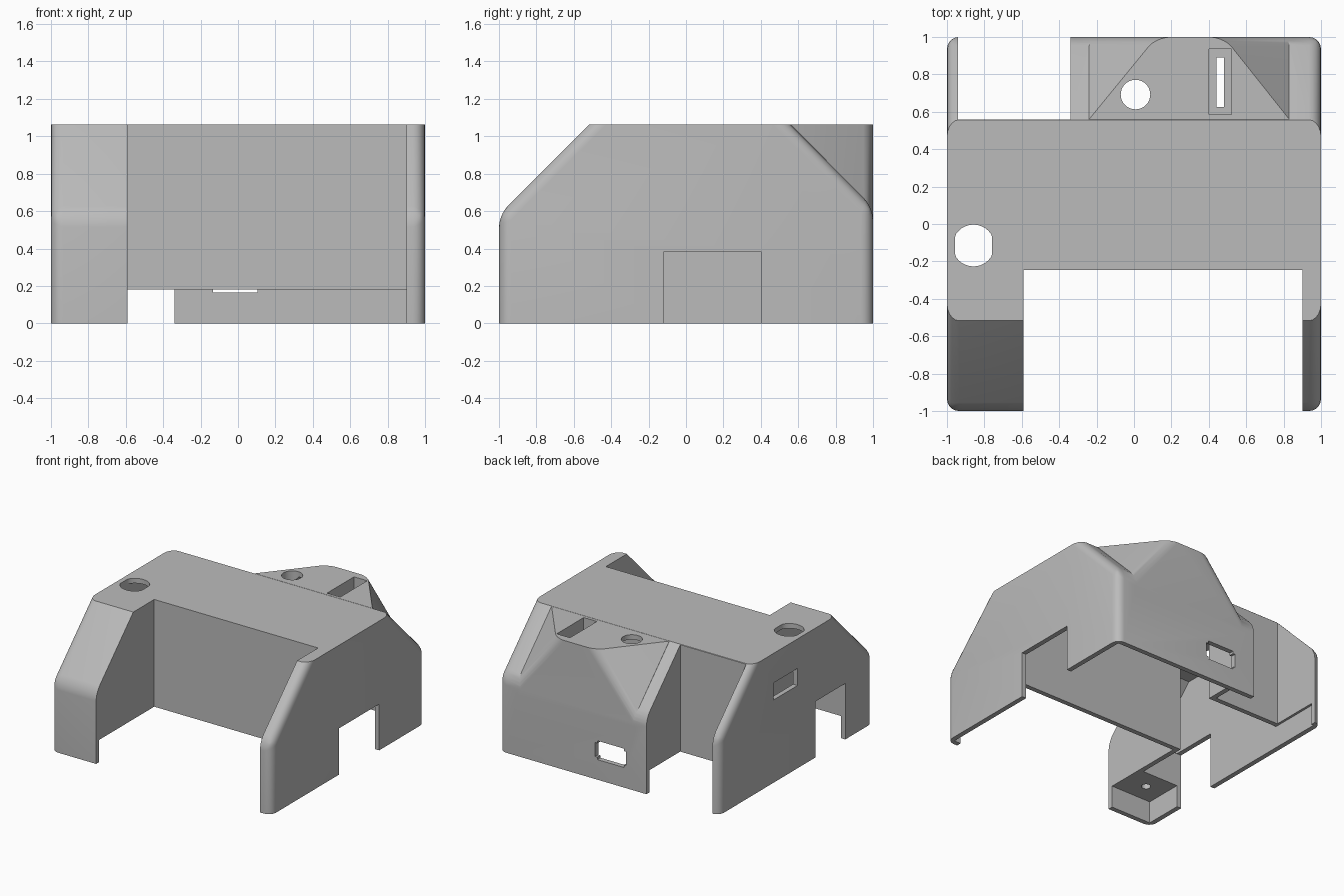
import bpy, bmesh, math
from mathutils import Vector

if "Cube" in bpy.data.objects:
    bpy.data.objects.remove(bpy.data.objects["Cube"])

H = 1.063      # roof height
WALL = 0.04    # shell thickness
RAIL = 0.182   # lower rim of the recess walls

grey = bpy.data.materials.new("grey_plastic")
grey.use_nodes = True
grey.diffuse_color = (0.5, 0.5, 0.5, 1)
grey.node_tree.nodes["Principled BSDF"].inputs["Base Color"].default_value = (0.5, 0.5, 0.5, 1)


def finish(name, bm):
    bmesh.ops.recalc_face_normals(bm, faces=bm.faces)
    mesh = bpy.data.meshes.new(name)
    bm.to_mesh(mesh)
    bm.free()
    mesh.materials.append(grey)
    ob = bpy.data.objects.new(name, mesh)
    bpy.context.collection.objects.link(ob)
    return ob


def box(x0, x1, y0, y1, z0, z1):
    bm = bmesh.new()
    bmesh.ops.create_cube(bm, size=1)
    for v in bm.verts:
        v.co = Vector(((x0, x1)[v.co.x > 0], (y0, y1)[v.co.y > 0], (z0, z1)[v.co.z > 0]))
    return finish("block", bm)


def cylinder(x, y, r, z0, z1, clamp=1):
    bm = bmesh.new()
    bmesh.ops.create_cone(bm, cap_ends=True, segments=32, radius1=r, radius2=r, depth=z1 - z0)
    for v in bm.verts:
        v.co.x = max(-clamp, min(clamp, v.co.x))
        v.co += Vector((x, y, (z0 + z1) / 2))
    return finish("round_cutter", bm)


def combine(target, tool, operation="DIFFERENCE"):
    mod = target.modifiers.new("combine", "BOOLEAN")
    mod.object, mod.operation, mod.solver = tool, operation, "EXACT"
    bpy.context.view_layer.update()
    graph = bpy.context.evaluated_depsgraph_get()
    mesh = bpy.data.meshes.new_from_object(target.evaluated_get(graph))
    target.modifiers.clear()
    target.data = mesh
    bpy.data.objects.remove(tool)


def body(name, t, bottom, radius):
    # side profile with 45 degree shoulders, inset by t and extruded across x
    s, e, top = t * math.sqrt(2), 1 - t, H - t
    front, back = 1.58 - s, 1.62 - s
    profile = [(-e, bottom), (-e, front - e), (top - front, top),
               (back - top, top), (e, back - e), (e, bottom)]
    bm = bmesh.new()
    face = bm.faces.new([bm.verts.new((-e, y, z)) for y, z in profile])
    ext = bmesh.ops.extrude_face_region(bm, geom=[face])
    for g in ext["geom"]:
        if isinstance(g, bmesh.types.BMVert):
            g.co.x = e
    if not any(face.normal == f.normal and f is not face for f in bm.faces):
        bmesh.ops.recalc_face_normals(bm, faces=bm.faces)
    if radius:
        edges = [d for d in bm.edges
                 if max(v.co.z for v in d.verts) > bottom + 0.01
                 and min(v.co.z for v in d.verts) < top - 0.01]
        bmesh.ops.bevel(bm, geom=edges, offset=radius, segments=5, profile=0.5, affect="EDGES")
    return finish(name, bm)


def gable(t, radius):
    # rear dormer whose flanks slope out to the shoulder
    top, y1, d = H - t, 1 - t, t * 1.2
    low, y0 = 0.62 - t, 0.56 - t
    bm = bmesh.new()
    for xo, xi in ((-0.24 + d, 0.12 + d), (0.83 - d, 0.48 - d)):
        for p in ((xo, y0, top), (xi, y1, top), (xo, y1, low), (xo, y1, 0.5), (xo, 0.3, 0.5)):
            bm.verts.new(p)
        if t:
            bm.verts.new((xo, 0.3, top - 0.1))
    bmesh.ops.convex_hull(bm, input=bm.verts)
    bmesh.ops.dissolve_limit(bm, angle_limit=0.01, verts=bm.verts, edges=bm.edges)
    if radius:
        edges = [d for d in bm.edges
                 if all(v.co.y > y1 - 0.01 and v.co.z > 0.55 for v in d.verts)
                 and abs(d.verts[0].co.z - d.verts[1].co.z) > 0.2]
        bmesh.ops.bevel(bm, geom=edges, offset=radius, segments=5, profile=0.5, affect="EDGES")
    return finish("gable", bm)


# Outer form
cover = body("cover_shell", 0, 0, 0.065)
combine(cover, gable(0, 0.06), "UNION")

# Hollow interior, leaving walls round the two recesses
cavity = body("cavity", WALL, -0.1, 0)
combine(cavity, gable(WALL, 0), "UNION")
recesses = [(-0.59, 0.9, -1.2, -0.245), (-0.94, -0.34, 0.56, 1.2)]
for x0, x1, y0, y1 in recesses:
    combine(cavity, box(x0 - WALL, x1 + WALL, y0 - WALL, y1 + WALL, RAIL, 1.3))
combine(cover, cavity)
for x0, x1, y0, y1 in recesses:
    combine(cover, box(x0, x1, y0, y1, -0.2, 1.3))

# Screw block in the wide front leg, and the slot pocket under the roof
combine(cover, box(-0.98, -0.61, -0.98, -0.64, RAIL, 0.46), "UNION")
combine(cover, cylinder(-0.79, -0.8, 0.035, 0.1, 0.4))
combine(cover, box(0.37, 0.53, 0.56, 0.945, 0.9, 1.04), "UNION")

# Openings: pocket, slot, side doors, side port, rear port with clipped corners
openings = [
    (0.4, 0.52, 0.585, 0.935, 0.94, 1.2),
    (0.44, 0.48, 0.625, 0.89, 0.8, 1.2),
    (0.94, 1.1, -0.12, 0.405, -0.1, 0.38),
    (-1.1, -0.94, -0.64, -0.25, -0.1, 0.46),
    (-1.1, -0.94, -0.02, 0.29, 0.68, 0.82),
    (-0.155, 0.125, 0.9, 1.1, 0.185, 0.3),
    (-0.135, 0.105, 0.9, 1.1, 0.165, 0.32),
]
for o in openings:
    combine(cover, box(*o))

# Round openings in the roof
combine(cover, cylinder(0.008, 0.692, 0.079, 0.85, 1.2))
combine(cover, cylinder(-0.858, -0.115, 0.112, 0.85, 1.2, 0.1))

bpy.ops.object.select_all(action="DESELECT")
cover.select_set(True)
bpy.context.view_layer.objects.active = cover
bpy.ops.object.shade_smooth_by_angle(angle=math.radians(25))
